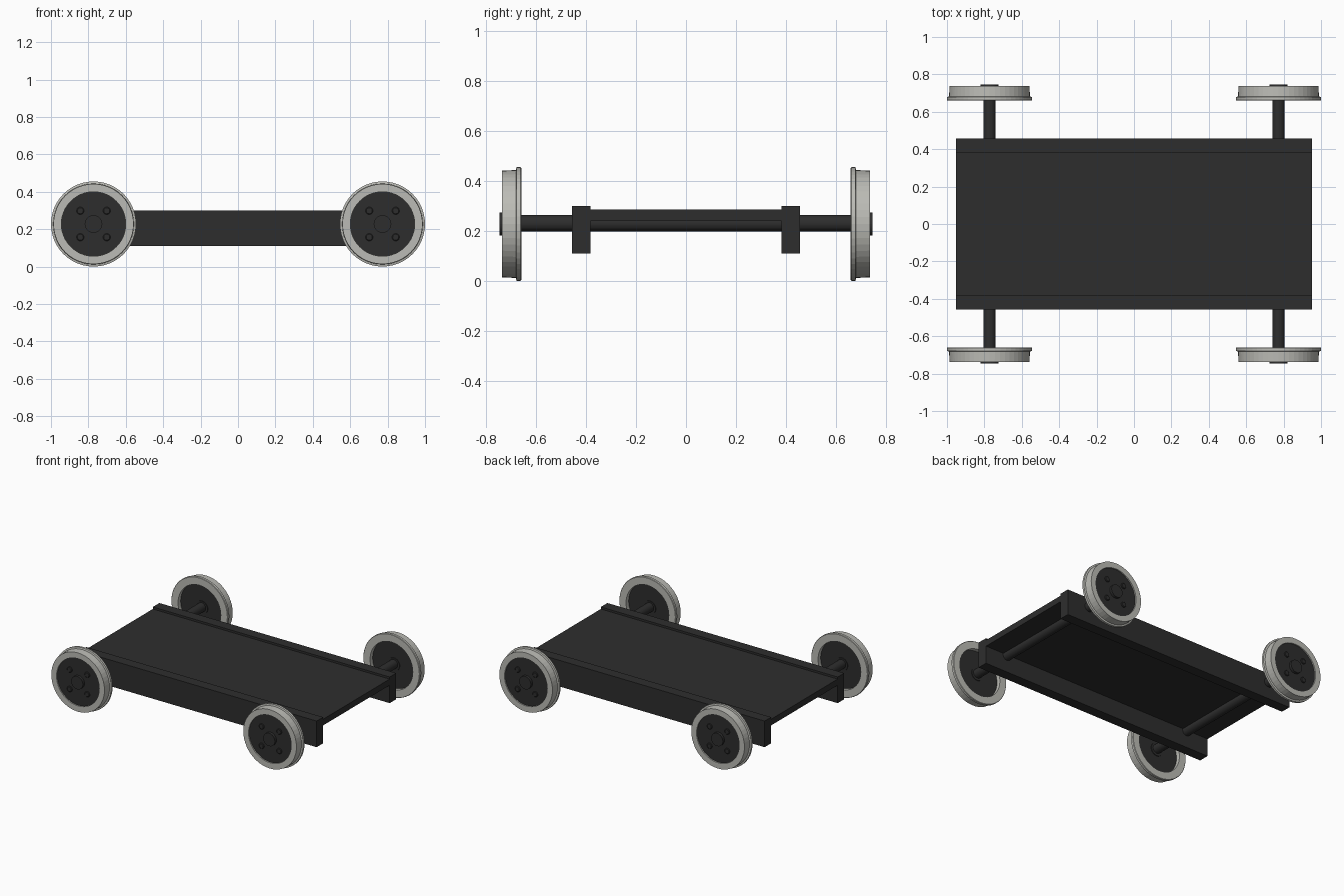
import bpy, bmesh, math
from mathutils import Matrix

if "Cube" in bpy.data.objects:
    bpy.data.objects.remove(bpy.data.objects["Cube"])


def material(name, rgb):
    m = bpy.data.materials.new(name)
    m.diffuse_color = (*rgb, 1)
    m.use_nodes = True
    m.node_tree.nodes["Principled BSDF"].inputs["Base Color"].default_value = m.diffuse_color
    return m


BLACK = material("black_paint", (0.027, 0.027, 0.027))
STEEL = material("light_steel", (0.50, 0.50, 0.465))
WX, WZ = 0.7725, 0.2275   # wheel centre


def make(name, bm, mat):
    bmesh.ops.recalc_face_normals(bm, faces=bm.faces)
    me = bpy.data.meshes.new(name)
    bm.to_mesh(me)
    bm.free()
    me.materials.append(mat)
    ob = bpy.data.objects.new(name, me)
    bpy.context.collection.objects.link(ob)
    return ob


def box(name, x, y, z, mat):
    bm = bmesh.new()
    bmesh.ops.create_cube(bm, size=1)
    for v in bm.verts:
        v.co = [r[0] + (c + 0.5) * (r[1] - r[0]) for c, r in zip(v.co, (x, y, z))]
    return make(name, bm, mat)


def lathe(name, profile, x, z, side, mat, segs=48, closed=False):
    """Revolve (radius, y) points around an axis along y; side mirrors y."""
    bm = bmesh.new()
    rings = []
    for r, y in profile:
        rings.append([bm.verts.new((x + r * math.cos(a), y * side, z + r * math.sin(a)))
                      for a in (2 * math.pi * i / segs for i in range(segs))])
    pairs = list(zip(rings, rings[1:]))
    if closed:
        pairs.append((rings[-1], rings[0]))
    else:
        bm.faces.new(rings[0])
        bm.faces.new(rings[-1])
    for a, b in pairs:
        for i in range(segs):
            j = (i + 1) % segs
            bm.faces.new((a[i], a[j], b[j], b[i]))
    return make(name, bm, mat)


# Deck and the two side beams
box("deck", (-0.953, 0.953), (-0.385, 0.385), (0.24, 0.285), BLACK)
for s, label in ((-1, "front"), (1, "back")):
    ys = sorted((s * 0.382, s * 0.457))
    box(label + "_side_beam", (-0.953, 0.953), ys, (0.11, 0.30), BLACK)

for sx, end in ((-1, "left"), (1, "right")):
    x = sx * WX
    # Axle
    lathe(end + "_axle", [(0.033, -0.70), (0.033, 0.70)], x, WZ + 0.003, 1, BLACK, 32)
    for s, label in ((-1, "front"), (1, "back")):
        tag = f"{label}_{end}_"
        # Flanged steel tyre
        lathe(tag + "tyre", [(0.172, 0.66), (0.2245, 0.66), (0.2275, 0.663), (0.2275, 0.679),
                             (0.216, 0.682), (0.214, 0.737), (0.172, 0.737)],
              x, WZ, s, STEEL, closed=True)
        # Wheel web and hub cap
        lathe(tag + "web", [(0.173, 0.69), (0.173, 0.728)], x, WZ, s, BLACK)
        lathe(tag + "hub", [(0.047, 0.685), (0.047, 0.747)], x, WZ, s, BLACK, 32)
        # Four low studs around the hub
        for k in range(4):
            a = math.pi / 4 + k * math.pi / 2
            lathe(f"{tag}stud_{k + 1}", [(0.02, 0.72), (0.02, 0.732), (0.016, 0.735)],
                  x + 0.1 * math.cos(a), WZ + 0.1 * math.sin(a), s, BLACK, 16)
